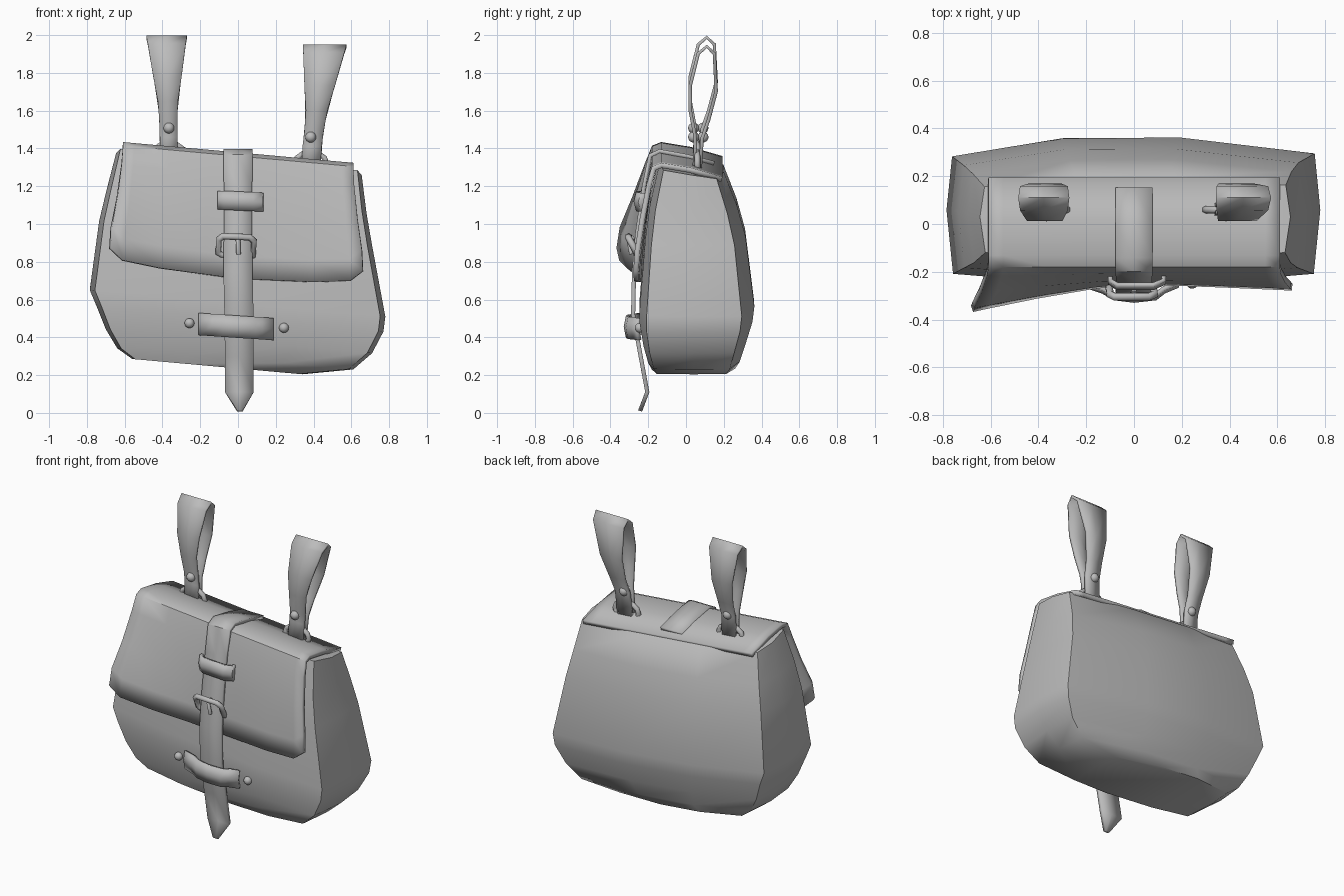
import bpy, bmesh, math

cube = bpy.data.objects.get("Cube")
if cube:
    bpy.data.objects.remove(cube, do_unlink=True)

grey = bpy.data.materials.new("plain grey")
grey.use_nodes = True
grey.diffuse_color = (0.5, 0.5, 0.5, 1)
grey.node_tree.nodes["Principled BSDF"].inputs["Base Color"].default_value = (0.5, 0.5, 0.5, 1)

TILT = -0.09  # the bag hangs lower on its left


def finish(name, bm, angle=50):
    bmesh.ops.recalc_face_normals(bm, faces=bm.faces)
    mesh = bpy.data.meshes.new(name)
    bm.to_mesh(mesh)
    bm.free()
    mesh.materials.append(grey)
    ob = bpy.data.objects.new(name, mesh)
    bpy.context.collection.objects.link(ob)
    bpy.ops.object.select_all(action='DESELECT')
    ob.select_set(True)
    bpy.context.view_layer.objects.active = ob
    bpy.ops.object.shade_smooth_by_angle(angle=math.radians(angle))
    return ob


def sheet(name, rows, thick):
    """Thick leather sheet through rows of points."""
    bm = bmesh.new()
    grid = [[bm.verts.new(p) for p in row] for row in rows]
    for a, b in zip(grid, grid[1:]):
        for i in range(len(a) - 1):
            bm.faces.new((a[i], a[i + 1], b[i + 1], b[i]))
    ob = finish(name, bm)
    mod = ob.modifiers.new("thickness", 'SOLIDIFY')
    mod.thickness, mod.offset = thick, 0
    return ob


def strap(name, path, thick):
    """Strap along (x, y, z, half width)."""
    return sheet(name, [[(x - w, y, z), (x, y, z), (x + w, y, z)] for x, y, z, w in path], thick)


def rivet(name, pos, r):
    bm = bmesh.new()
    bmesh.ops.create_uvsphere(bm, u_segments=12, v_segments=8, radius=r)
    bmesh.ops.translate(bm, vec=pos, verts=bm.verts)
    return finish(name, bm, 80)


def tube(name, points, r, cyclic=False):
    """Round bar along points."""
    cu = bpy.data.curves.new(name, 'CURVE')
    cu.dimensions = '3D'
    cu.bevel_depth, cu.bevel_resolution = r, 1
    cu.use_fill_caps = True
    sp = cu.splines.new('POLY')
    sp.points.add(len(points) - 1)
    for p, co in zip(sp.points, points):
        p.co = (*co, 1)
    sp.use_cyclic_u = cyclic
    cu.materials.append(grey)
    ob = bpy.data.objects.new(name, cu)
    bpy.context.collection.objects.link(ob)
    return ob


# Body: stacked rings (z, x left edge, x right edge, y front, y back, fall to the back)
rings = [
    (0.235, -0.56, 0.34, -0.18, 0.26, 0),
    (0.285, -0.64, 0.61, -0.20, 0.285, 0),
    (0.38, -0.70, 0.71, -0.225, 0.315, 0),
    (0.50, -0.75, 0.77, -0.245, 0.352, 0),
    (0.58, -0.785, 0.78, -0.245, 0.362, 0),
    (0.95, -0.735, 0.71, -0.215, 0.315, 0),
    (1.13, -0.695, 0.68, -0.19, 0.27, -0.04),
    (1.345, -0.645, 0.655, -0.14, 0.20, -0.16),
]
bm = bmesh.new()
loops = []
for z, xl, xr, yf, yb, fall in rings:
    c, h = (xl + xr) / 2, (xr - xl) / 2
    d = yb - yf
    outline = [(-0.965, yf + 0.06 * d), (-0.4, yf), (0.4, yf), (0.965, yf + 0.06 * d),
               (1, yf + 0.5 * d), (0.97, yb - 0.11 * d), (0.25, yb),
               (-0.38, yb - 0.005 * d), (-0.97, yb - 0.13 * d), (-1, yf + 0.5 * d)]
    loops.append([bm.verts.new((c + h * u, y, z + TILT * (c + h * u) + fall * (y - yf)))
                  for u, y in outline])
for a, b in zip(loops, loops[1:]):
    for i in range(len(a)):
        j = (i + 1) % len(a)
        bm.faces.new((a[i], a[j], b[j], b[i]))
bm.faces.new(loops[0])
bm.faces.new(loops[-1])
finish("bag_body", bm, 60)

# Flap: folds over the top; its lower corners flare forward
profile = [(0.19, 1.286, 0), (0.02, 1.335, 0), (-0.13, 1.36, 0), (-0.17, 1.345, 0),
           (-0.193, 1.25, 0.1), (-0.22, 1.05, 0.45), (-0.235, 0.86, 0.9), (-0.24, 0.745, 1)]
rows = []
for y, z, k in profile:
    row = []
    for u in (-1, -0.9, -0.6, -0.25, 0, 0.25, 0.6, 0.9, 1):
        x = u * (0.61 + 0.06 * k) - 0.008 * k
        flare = k * (0.115 if u < 0 else 0.025) * abs(u) ** 1.3
        lift = 0.07 * k if abs(u) == 1 else 0.015 * k if abs(u) == 0.9 else 0
        sag = 0.03 * k * (1 - abs(u)) + 0.01 * k
        row.append((x, y - flare, z + TILT * x + lift - sag + 0.005))
    rows.append(row)
sheet("flap", rows, 0.028)

# Closing strap with pointed tip
strap("closing_strap", [
    (0, 0.15, 1.322, 0.077), (0, 0.0, 1.36, 0.078), (0, -0.14, 1.386, 0.078),
    (0, -0.19, 1.362, 0.078), (0, -0.222, 1.2, 0.075), (0, -0.258, 0.95, 0.075),
    (0, -0.275, 0.75, 0.077), (0.005, -0.28, 0.52, 0.077), (0.007, -0.24, 0.3, 0.076),
    (0.007, -0.205, 0.11, 0.076), (0.01, -0.243, 0.01, 0.014)], 0.022)


# Keeper bands around the strap
def keeper(name, outline, zc, h, slope):
    return sheet(name, [[(x, y - bulge, zc + dz + slope * x) for x, y in outline]
                        for dz, bulge in ((-h, 0), (0, 0.012), (h, 0))], 0.02)


keeper("upper_keeper", [(-0.10, -0.20), (-0.10, -0.235), (-0.07, -0.255), (0.08, -0.255),
                        (0.125, -0.235), (0.125, -0.20)], 1.122, 0.048, -0.05)
keeper("lower_keeper", [(-0.205, -0.245), (-0.13, -0.27), (-0.08, -0.298), (0.0, -0.308),
                        (0.09, -0.298), (0.125, -0.27), (0.185, -0.245)], 0.456, 0.057, -0.07)
rivet("keeper_rivet_right", (-0.257, -0.245, 0.475), 0.026)
rivet("keeper_rivet_left", (0.243, -0.245, 0.45), 0.026)

# Buckle frame and prong
tube("buckle_frame", [(-0.10, -0.295, 0.92), (-0.08, -0.305, 0.935), (0.06, -0.305, 0.93),
                      (0.085, -0.295, 0.91), (0.08, -0.255, 0.835), (0.065, -0.25, 0.83),
                      (-0.085, -0.25, 0.835), (-0.105, -0.26, 0.85)], 0.018, True)
tube("buckle_prong", [(0, -0.275, 0.93), (0, -0.305, 0.91), (0.003, -0.29, 0.84)], 0.012)

# Hanging loops, each with a rivet and a ring
loop_path = [(0.042, 1.33, 0.047), (0.05, 1.46, 0.047), (0.045, 1.53, 0.047), (0.022, 1.65, 0.053),
             (0.022, 1.78, 0.075), (0.065, 1.95, 0.10), (0.11, 1.988, 0.107), (0.15, 1.95, 0.10),
             (0.16, 1.75, 0.07), (0.12, 1.6, 0.05), (0.085, 1.5, 0.047), (0.075, 1.33, 0.047)]
for side, x0, dz, lean, wide in (("right", -0.366, 0, -0.02, 1), ("left", 0.385, -0.048, 0.125, 1.08)):
    strap("hanging_loop_" + side,
          [(x0 + lean * max(0, z - 1.4), y, z + dz, w * wide) for y, z, w in loop_path], 0.018)
    rivet("loop_rivet_front_" + side, (x0, 0.04, 1.508 + dz), 0.029)
    rivet("loop_rivet_back_" + side, (x0, 0.09, 1.508 + dz), 0.029)
    ring = [(x0 + 0.085 * math.cos(a), 0.06, 1.368 + dz + 0.06 * math.sin(a))
            for a in (math.tau * i / 12 for i in range(12))]
    tube("loop_ring_" + side, ring, 0.016, True)
